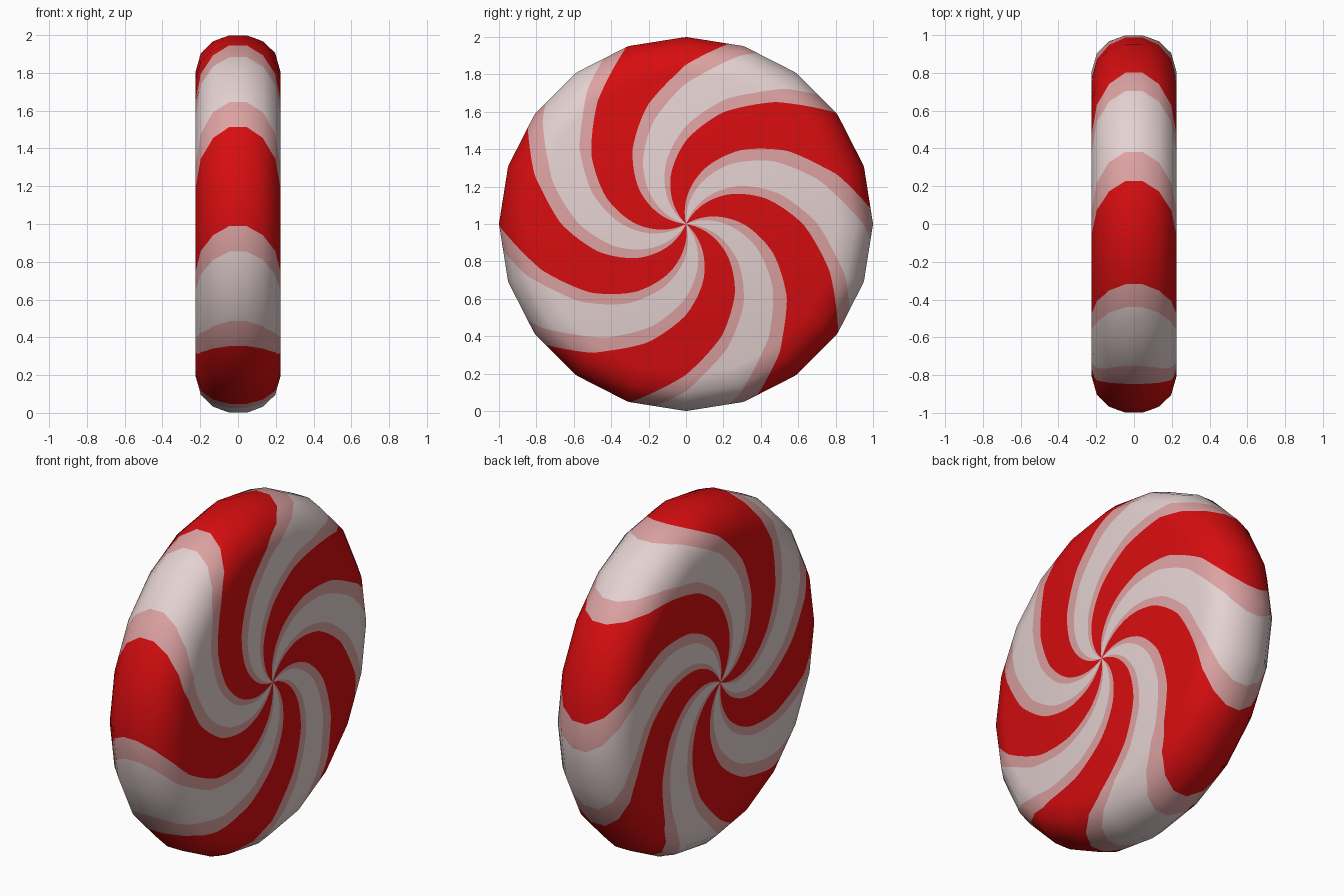
import bpy, math
from mathutils import Vector

if "Cube" in bpy.data.objects:
    bpy.data.objects.remove(bpy.data.objects["Cube"])

SIDES, ARMS = 20, 5

def material(name, rgb):
    m = bpy.data.materials.new(name)
    m.diffuse_color = (*rgb, 1)
    m.use_nodes = True
    m.node_tree.nodes["Principled BSDF"].inputs["Base Color"].default_value = m.diffuse_color
    return m

mats = [material("red", (0.68, 0.004, 0.005)),
        material("pink", (0.72, 0.36, 0.36)),
        material("cream_white", (0.78, 0.64, 0.64))]

# half profile: (radius, x) from the cap centre to the rim
profile = [(0.0, 0.224), (0.81, 0.224), (0.905, 0.197), (0.968, 0.132),
           (1.0, 0.045), (1.0, -0.045)]
steps = [36, 5, 5, 4, 1]

# smooth profile normals (radial, x) at the profile points
seg = []
for (r0, x0), (r1, x1) in zip(profile, profile[1:]):
    seg.append(Vector((x0 - x1, r1 - r0)).normalized())
pn = [seg[0]] + [(a + b).normalized() for a, b in zip(seg, seg[1:])]

rows = []
for i in range(4):
    for k in range(steps[i]):
        t = k / steps[i]
        (r0, x0), (r1, x1) = profile[i], profile[i + 1]
        rows.append((r0 + (r1 - r0) * t, x0 + (x1 - x0) * t,
                     pn[i].lerp(pn[i + 1], t).normalized()))
rows.append((*profile[4], pn[4]))
rows = rows[1:]
rows += [(r, -x, Vector((n.x, -n.y))) for r, x, n in reversed(rows)]

# one arm: (width in degrees, material index, columns)
bands = [(31.9, 0, 32), (7.9, 1, 8), (22.8, 2, 23), (9.4, 1, 9)]
cols, col_mat = [], []
for arm in range(ARMS):
    a = 148.7 + arm * 360 / ARMS
    for width, m, n in bands:
        for k in range(n):
            cols.append(a + width * k / n)
            col_mat.append(m)
        a += width

def swirl(r):
    """Twist of the stripes in degrees at a given radius."""
    return 90 * (1 - r) if r > 0.8 else 18 + 100 * (0.8 - r)

def flat_side(a):
    """Radius factor that turns the circle into a polygon."""
    s = 360 / SIDES
    return math.cos(math.radians(s / 2)) / math.cos(math.radians(a % s - s / 2))

# candy disc, its mesh lines following the swirl
verts, normals, faces, face_mat = [], [], [], []
for r, x, n in rows:
    for c in cols:
        a = c + swirl(r)
        f, ca, sa = flat_side(a), math.cos(math.radians(a)), math.sin(math.radians(a))
        verts.append((x, r * f * ca, 1 + r * f * sa))
        normals.append((n.y, n.x * ca, n.x * sa))
N, R = len(cols), len(rows)
verts += [(profile[0][1], 0, 1), (-profile[0][1], 0, 1)]
normals += [(1, 0, 0), (-1, 0, 0)]
for j in range(N):
    k = (j + 1) % N
    faces.append((N * R, j, k))
    faces += [(i * N + j, (i + 1) * N + j, (i + 1) * N + k, i * N + k) for i in range(R - 1)]
    faces.append((N * R + 1, (R - 1) * N + k, (R - 1) * N + j))
    face_mat += [col_mat[j]] * (R + 1)

mesh = bpy.data.meshes.new("candy_disc")
mesh.from_pydata(verts, [], faces)
for m in mats:
    mesh.materials.append(m)
mesh.polygons.foreach_set("material_index", face_mat)
mesh.polygons.foreach_set("use_smooth", [True] * len(faces))
mesh.update()
mesh.normals_split_custom_set_from_vertices(normals)
bpy.context.collection.objects.link(bpy.data.objects.new("candy_disc", mesh))
